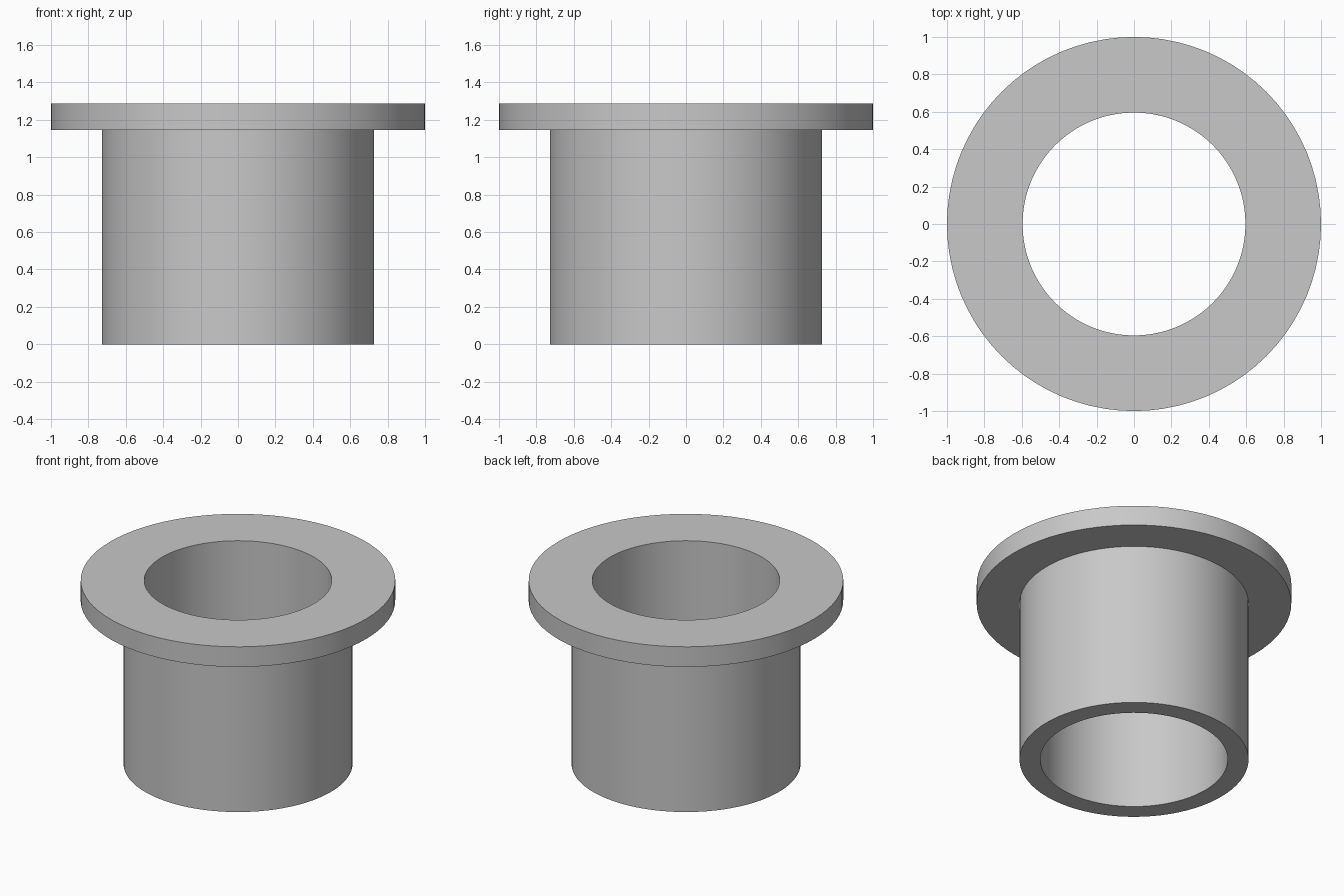
import bpy
import bmesh
from math import tau, radians
from mathutils import Matrix

cube = bpy.data.objects.get("Cube")
if cube:
    bpy.data.objects.remove(cube, do_unlink=True)

SEGMENTS = 80
BORE, BODY, FLANGE = 0.596, 0.728, 1.0
FLANGE_BOTTOM, TOP = 1.145, 1.286

# Plain grey metal
grey = bpy.data.materials.new("grey metal")
grey.use_nodes = True
colour = (0.58, 0.58, 0.58, 1.0)
grey.diffuse_color = colour
grey.node_tree.nodes["Principled BSDF"].inputs["Base Color"].default_value = colour

# Closed cross-section of the sleeve and its flange
profile = [(BORE, 0), (BODY, 0), (BODY, FLANGE_BOTTOM),
           (FLANGE, FLANGE_BOTTOM), (FLANGE, TOP), (BORE, TOP)]

# Revolve the section around the vertical axis
bm = bmesh.new()
rings = []
for i in range(SEGMENTS):
    turn = Matrix.Rotation(tau * i / SEGMENTS, 3, 'Z')
    rings.append([bm.verts.new((r, 0, z)) for r, z in profile])
    bmesh.ops.rotate(bm, verts=rings[-1], cent=(0, 0, 0), matrix=turn)
for i, ring in enumerate(rings):
    following = rings[(i + 1) % SEGMENTS]
    for j in range(len(profile)):
        k = (j + 1) % len(profile)
        bm.faces.new((ring[j], following[j], following[k], ring[k]))
bmesh.ops.recalc_face_normals(bm, faces=bm.faces)

mesh = bpy.data.meshes.new("flanged_bushing")
bm.to_mesh(mesh)
bm.free()
mesh.materials.append(grey)
bushing = bpy.data.objects.new("flanged_bushing", mesh)
bpy.context.collection.objects.link(bushing)

# Smooth round walls with crisp rims
bpy.ops.object.select_all(action='DESELECT')
bushing.select_set(True)
bpy.context.view_layer.objects.active = bushing
bpy.ops.object.shade_smooth_by_angle(angle=radians(30))
